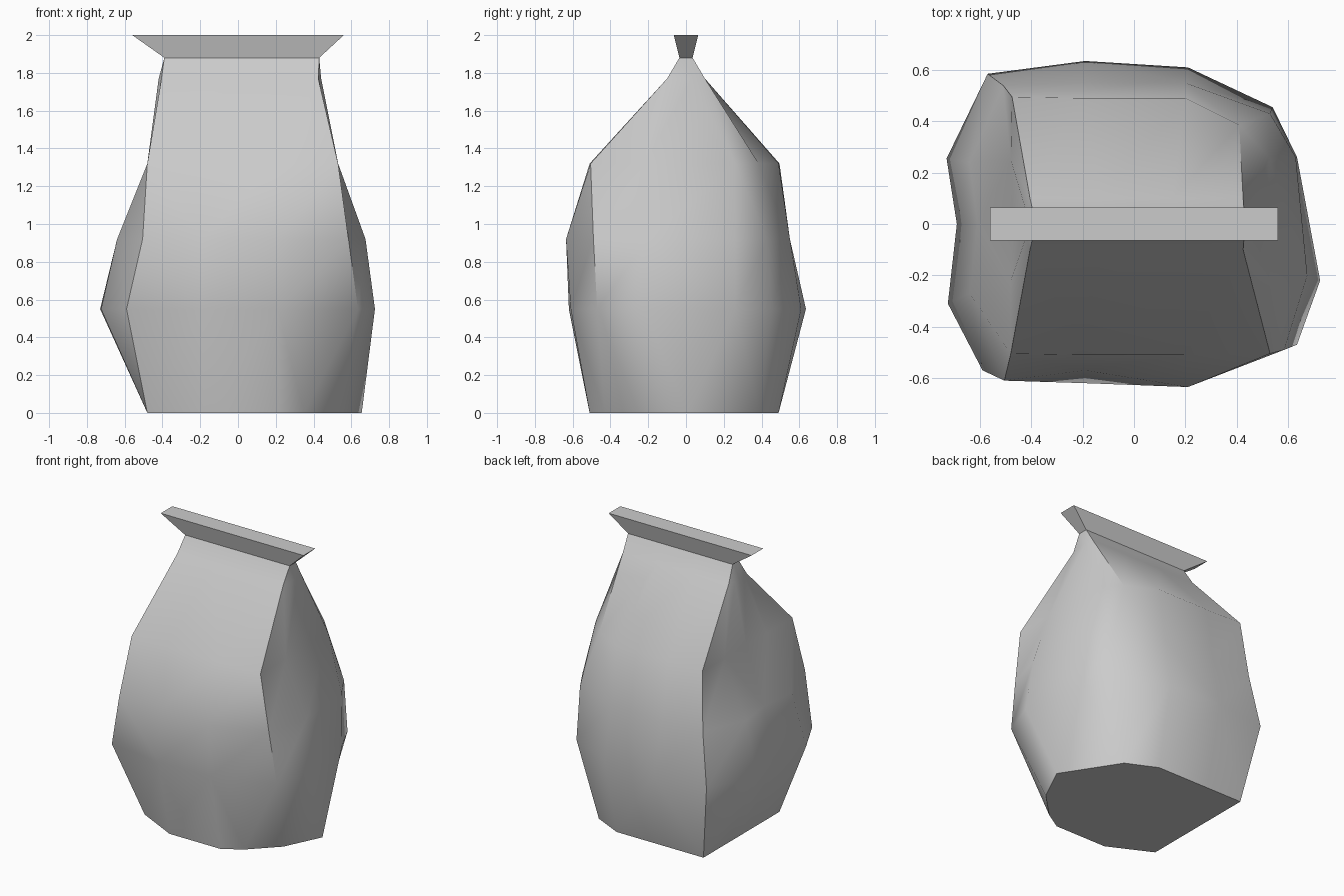
import bpy, bmesh, math

old = bpy.data.objects.get("Cube")
if old:
    bpy.data.objects.remove(old, do_unlink=True)

grey = bpy.data.materials.new("sack_grey")
grey.use_nodes = True
colour = (0.6, 0.6, 0.6, 1)
grey.diffuse_color = colour
grey.node_tree.nodes["Principled BSDF"].inputs["Base Color"].default_value = colour


def ring_of(*flat):
    return list(zip(flat[0::2], flat[1::2]))


def flat_ring(left, right, half, bulge=0):
    """Points round a flat rectangle, front left corner first; sides may bulge."""
    corners = [(left, -half), (right, -half), (right, half), (left, half)]
    ring = []
    for i, (x, y) in enumerate(corners):
        u, v = corners[(i + 1) % 4]
        n = 4 if i == 3 else 3
        for k in range(n):
            out = (0, bulge, 0, -bulge)[i] if k else 0
            ring.append((x + (u - x) * k / n + out, y + (v - y) * k / n))
    return ring


def finish(name, bm, angle):
    bmesh.ops.recalc_face_normals(bm, faces=bm.faces[:])
    mesh = bpy.data.meshes.new(name)
    bm.to_mesh(mesh)
    bm.free()
    mesh.materials.append(grey)
    obj = bpy.data.objects.new(name, mesh)
    bpy.context.collection.objects.link(obj)
    bpy.ops.object.select_all(action='DESELECT')
    obj.select_set(True)
    bpy.context.view_layer.objects.active = obj
    bpy.ops.object.shade_smooth_by_angle(angle=math.radians(angle))


def loft(name, rings, angle, cap_bottom, cap_top):
    bm = bmesh.new()
    loops = [[bm.verts.new((x, y, z)) for x, y in ring] for z, ring in rings]
    for low, high in zip(loops, loops[1:]):
        n = len(low)
        for i in range(n):
            a, b, c, d = low[i], low[(i + 1) % n], high[(i + 1) % n], high[i]
            # fold each panel along its shorter diagonal
            if (a.co - c.co).length < (b.co - d.co).length:
                panels = (a, b, c), (a, c, d)
            else:
                panels = (a, b, d), (b, c, d)
            for panel in panels:
                bm.faces.new(panel)
    if cap_bottom:
        bm.faces.new(loops[0])
    if cap_top:
        bm.faces.new(loops[-1])
    finish(name, bm, angle)


# Lumpy bag: four corners, two points between each pair, a dent on the right side
base = ring_of(-.48, -.36, -.18, -.51, .22, -.51, .35, -.43, .53, -.25, .655, .01,
               .41, .39, .2, .49, -.2, .49, -.48, .49, -.48, .25, -.48, .05, -.48, -.15)
belly = ring_of(-.59, -.57, -.19, -.62, .21, -.61, .635, -.47, .725, -.22, .635, .26,
                .54, .455, .21, .61, -.19, .635, -.57, .585, -.73, .255, -.69, 0, -.725, -.31)
waist = ring_of(-.505, -.61, -.19, -.57, .21, -.635, .585, -.49, .675, -.2, .63, .26,
                .53, .43, .2, .55, -.2, .55, -.51, .54, -.64, .24, -.61, 0, -.64, -.27)
shoulder = ring_of(-.48, -.505, -.2, -.51, .2, -.51, .53, -.505, .53, -.22, .525, .26,
                   .41, .385, .2, .49, -.2, .49, -.475, .495, -.48, .25, -.47, 0, -.48, -.22)
gather = flat_ring(-.405, .425, .1, .015)
neck = flat_ring(-.39, .43, .035)
loft("sack_body", [(0, base), (.55, belly), (.92, waist), (1.32, shoulder),
                   (1.77, gather), (1.88, neck)], 40, True, False)

# Flared, flat closed mouth above the tie
loft("sack_mouth", [(1.88, neck), (2, flat_ring(-.56, .56, .065))], 30, False, True)
